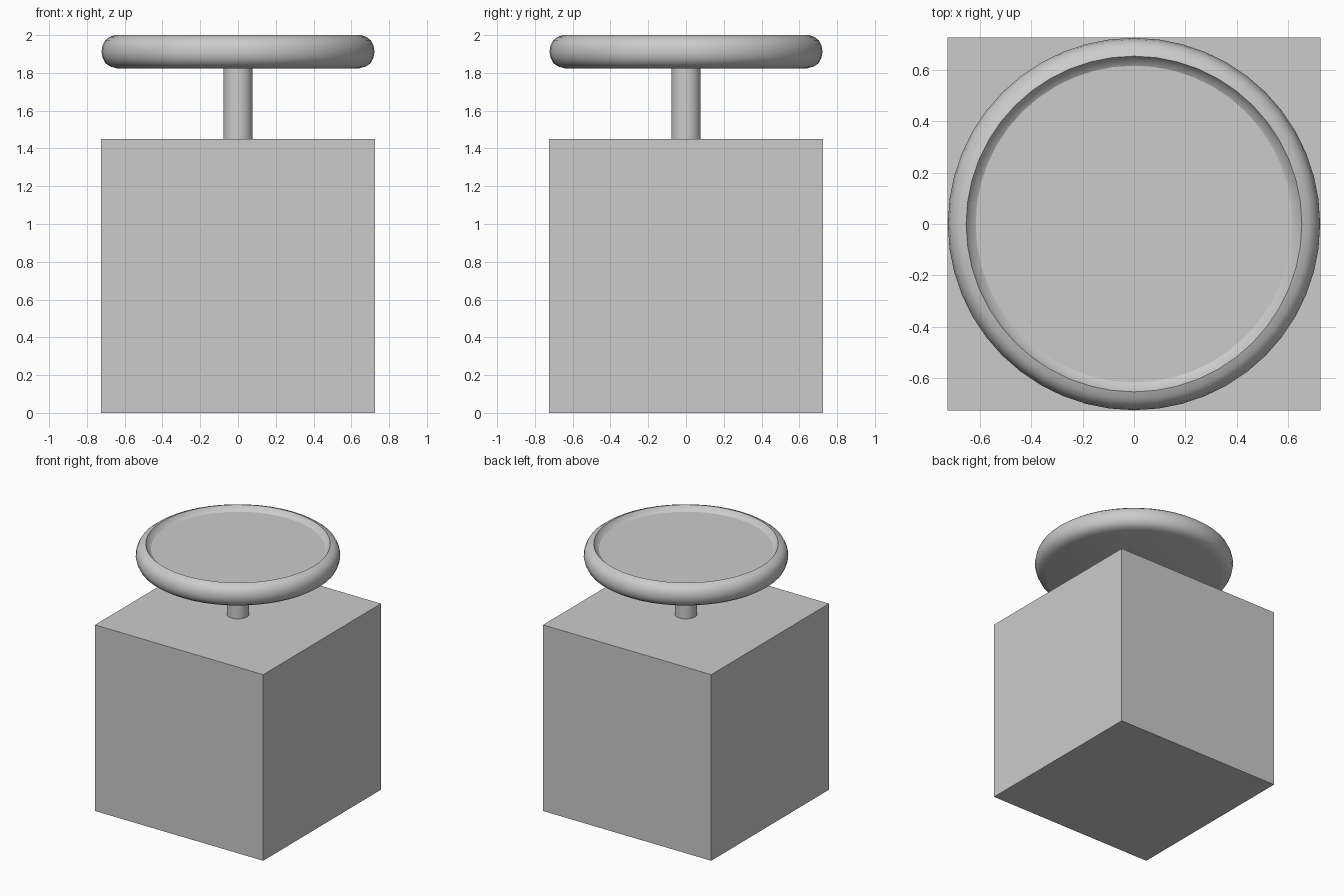
import bpy, bmesh, math

if "Cube" in bpy.data.objects:
    bpy.data.objects.remove(bpy.data.objects["Cube"])


def lathe(name, profile, steps):
    """Spin an (r, z) profile that starts and ends on the z axis."""
    bm = bmesh.new()
    verts = [bm.verts.new((r, 0, z)) for r, z in profile]
    edges = [bm.edges.new(p) for p in zip(verts, verts[1:])]
    bmesh.ops.spin(bm, geom=verts + edges, cent=(0, 0, 0), axis=(0, 0, 1),
                   angle=2 * math.pi, steps=steps)
    bmesh.ops.remove_doubles(bm, verts=bm.verts, dist=1e-4)
    bmesh.ops.recalc_face_normals(bm, faces=bm.faces)
    me = bpy.data.meshes.new(name)
    bm.to_mesh(me)
    bm.free()
    ob = bpy.data.objects.new(name, me)
    bpy.context.collection.objects.link(ob)
    bpy.context.view_layer.objects.active = ob
    ob.select_set(True)
    bpy.ops.object.shade_smooth_by_angle(angle=math.radians(30))
    ob.select_set(False)
    return ob


# Cube base
bpy.ops.mesh.primitive_cube_add(size=1.45, location=(0, 0, 0.725))
bpy.context.object.name = "base_block"
bpy.ops.object.select_all(action='DESELECT')

# Stem between base and dish
lathe("stem", [(0, 1.44), (0.078, 1.44), (0.078, 1.84), (0, 1.84)], 32)

# Round dish with rolled rim and shallow recessed top
lathe("dish", [(0, 1.822), (0.64, 1.824), (0.675, 1.833), (0.703, 1.852),
               (0.717, 1.88), (0.723, 1.912), (0.717, 1.945), (0.703, 1.973),
               (0.68, 1.99), (0.652, 2.0), (0.637, 1.975), (0.615, 1.962),
               (0, 1.962)], 48)
